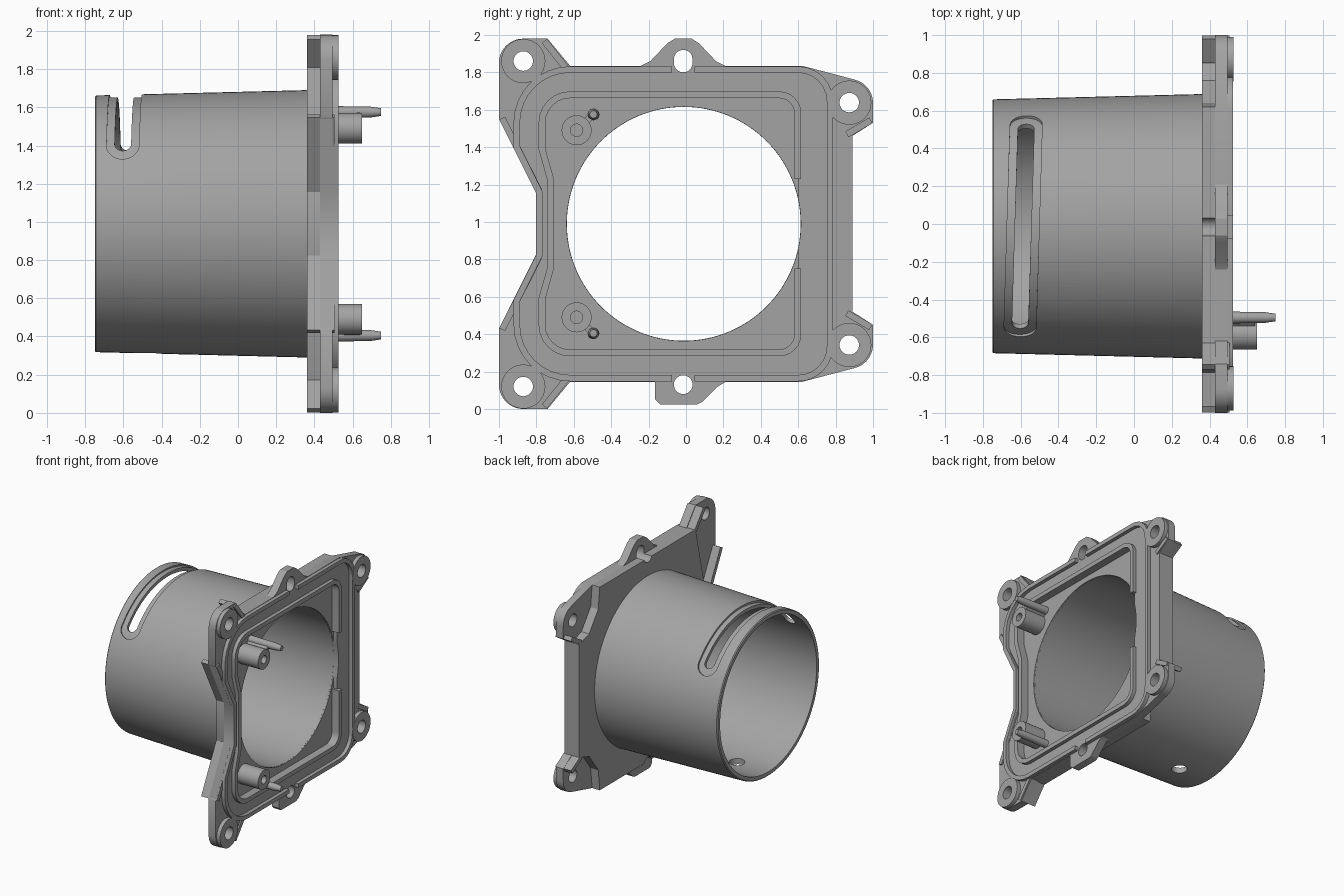
import bpy, bmesh, math
from mathutils import Vector

if "Cube" in bpy.data.objects:
    bpy.data.objects.remove(bpy.data.objects["Cube"])

CY, CZ = -0.012, 0.99          # tube axis
TOP = 1.98                     # total height; parts mirror about TOP / 2
FRONT = 0.525                  # front of raised ribs

grey = bpy.data.materials.new("dark_grey")
grey.diffuse_color = (0.37, 0.37, 0.37, 1)
grey.use_nodes = True
grey.node_tree.nodes["Principled BSDF"].inputs["Base Color"].default_value = grey.diffuse_color


def finish(name, bm):
    bmesh.ops.remove_doubles(bm, verts=bm.verts, dist=1e-5)
    bmesh.ops.recalc_face_normals(bm, faces=bm.faces)
    me = bpy.data.meshes.new(name)
    bm.to_mesh(me)
    bm.free()
    me.materials.append(grey)
    ob = bpy.data.objects.new(name, me)
    bpy.context.collection.objects.link(ob)
    return ob


def sweep(name, sections, closed):
    """Skin equal closed sections, with end caps unless closed."""
    bm = bmesh.new()
    rings = [[bm.verts.new(p) for p in s] for s in sections]
    n = len(rings[0])
    for i in range(len(rings) if closed else len(rings) - 1):
        a, b = rings[i], rings[(i + 1) % len(rings)]
        for j in range(n):
            bm.faces.new((a[j], a[(j + 1) % n], b[(j + 1) % n], b[j]))
    if not closed:
        bm.faces.new(rings[0])
        bm.faces.new(rings[-1])
    return finish(name, bm)


def prism(name, pts, x0, x1):
    return sweep(name, [[(x, y, z) for y, z in pts] for x in (x0, x1)], False)


def lathe(name, prof, y, z, n=32):
    """Revolve a closed (x, r) profile round an axis along x."""
    ang = [2 * math.pi * i / n for i in range(n)]
    return sweep(name, [[(x, y + r * math.sin(a), z + r * math.cos(a)) for x, r in prof]
                        for a in ang], True)


def rod(name, y, z, r, x0, x1, n=32):
    return lathe(name, [(x0, 0), (x0, r), (x1, r), (x1, 0)], y, z, n)


def strip(name, path, w, x0, x1):
    """Raised rib of width w following a (y, z) path."""
    P = [Vector(p) for p in path]
    secs = []
    for i, p in enumerate(P):
        d0 = (p - P[i - 1]).normalized() if i else (P[1] - p).normalized()
        d1 = (P[i + 1] - p).normalized() if i < len(P) - 1 else d0
        t = (d0 + d1).normalized()
        o = Vector((-t.y, t.x)) * (w / 2 / max(t.dot(d0), 0.3))
        l, r = p + o, p - o
        secs.append([(x0, l.x, l.y), (x0, r.x, r.y), (x1, r.x, r.y), (x1, l.x, l.y)])
    return sweep(name, secs, False)


def arc(y, z, r, a0, a1, n=10):
    return [(y + r * math.cos(math.radians(a0 + (a1 - a0) * i / n)),
             z + r * math.sin(math.radians(a0 + (a1 - a0) * i / n))) for i in range(n + 1)]


def flip(pts):
    return [(y, TOP - z) for y, z in pts]


def loop(half):
    return half + flip(half)[::-1]


def cut(ob, cutters):
    bpy.context.view_layer.objects.active = ob
    for c in cutters:
        m = ob.modifiers.new("cut", 'BOOLEAN')
        m.operation, m.object, m.solver = 'DIFFERENCE', c, 'EXACT'
        bpy.ops.object.modifier_apply(modifier=m.name)


def arc_slot(name, length, hw, r0, r1):
    """Slot with round ends, wrapped over the top of the tube."""
    secs = []
    for i in range(65):
        s = length * math.sin(math.pi / 2 * (i / 32 - 1))
        d = max(0, abs(s) - (length - hw))
        w = max(math.sqrt(max(hw * hw - d * d, 0)), 0.002)
        a = s / 0.67
        x = -0.587 + 0.02 * math.sin(a)
        secs.append([(x + k, CY + r * math.sin(a), CZ + r * math.cos(a))
                     for k, r in ((-w, r0), (w, r0), (w, r1), (-w, r1))])
    return sweep(name, secs, False)


# tapered tube with lipped slot on top and drain hole below
tube = lathe("tube", [(-0.75, 0.635), (-0.75, 0.665), (-0.743, 0.672), (0.36, 0.70),
                      (0.45, 0.70), (0.45, 0.625)], CY, CZ, 128)
bpy.ops.mesh.primitive_cylinder_add(vertices=32, radius=0.06, depth=0.4,
                                    location=(-0.46, CY, 0.32))
drain = bpy.context.object
drain.data.materials.append(grey)
helpers = [arc_slot("slot_lip_cutter", 0.70, 0.085, 0.662, 0.85),
           arc_slot("slot_cutter", 0.64, 0.043, 0.5, 0.85), drain]
cut(tube, helpers)

# cutters for the bore and the screw holes
bore = rod("bore_cutter", CY, CZ, 0.626, 0.2, 0.7, 128)
corners = [(y, z) for y, zu in ((-0.87, 1.86), (0.873, 1.638)) for z in (zu, TOP - zu)]
holes = [rod("hole_cutter", y, z, 0.052, 0.3, 0.6) for y, z in corners]
holes.append(prism("hole_cutter", arc(-0.015, 1.87, 0.05, 0, 180) +
                   arc(-0.015, 1.85, 0.05, 180, 360), 0.3, 0.6))
holes.append(rod("hole_cutter", -0.015, 0.13, 0.05, 0.3, 0.6))

# rear body of the flange, leaving pockets behind the ears
body = prism("flange_body", loop([(0.89, 1.46), (0.76, 1.50), (0.64, 1.66), (0.62, 1.835),
                                  (-0.64, 1.835), (-0.80, 1.15)]), 0.36, 0.43)
cut(body, [bore] + holes)

# front plate with corner ears and recessed centre
plate = prism("flange_plate", loop(
    [(0.89, 1.46), (1.0, 1.53)] + arc(0.87, 1.635, 0.13, 0, 75) +
    [(0.62, 1.835), (-0.62, 1.835), (-0.74, 1.98)] + arc(-0.87, 1.85, 0.13, 90, 180) +
    [(-1.0, 1.55), (-0.80, 1.15)]), 0.43, 0.495)
inner = ([(0.598, 1.23)] + arc(0.498, 1.58, 0.1, 0, 90, 6) + arc(-0.62, 1.53, 0.15, 90, 180, 6)
         + [(-0.77, 1.39), (-0.725, 1.23)])
recess = prism("recess_cutter", loop(inner), 0.46, 0.55)
cut(plate, [recess, bore] + holes)

# middle ears, top and bottom
top_ear = prism("top_ear", [(0.22, 1.83), (0.16, 1.86), (0.07, 1.955), (0.03, 1.98),
                            (-0.06, 1.98), (-0.10, 1.955), (-0.19, 1.86), (-0.25, 1.83)],
                0.43, 0.495)
bottom_ear = prism("bottom_ear", [(0.22, 0.15), (0.17, 0.12), (0.09, 0.04), (0.06, 0.025),
                                  (-0.14, 0.025), (-0.165, 0.05), (-0.165, 0.15)], 0.43, 0.495)
for ear in (top_ear, bottom_ear):
    cut(ear, holes)

# sealing ribs on the front face
strip("inner_rib", loop(inner), 0.036, 0.45, FRONT)
strip("outer_rib_right", loop([(0.045, 1.815)] + arc(0.60, 1.645, 0.17, 90, 0, 6)),
      0.034, 0.48, FRONT)
strip("outer_rib_left", loop([(-0.075, 1.815)] + arc(-0.62, 1.53, 0.285, 90, 180, 8) +
                             [(-0.905, 1.40), (-0.785, 1.16)]), 0.034, 0.48, FRONT)

# raised pads round the corner holes
for y, z in corners:
    lathe("corner_pad", [(0.48, 0.052), (0.48, 0.118), (0.527, 0.118), (0.527, 0.052)], y, z)

# stiffening fins behind the ears, and boss with locating pin, mirrored top to bottom
for f in (lambda p: p, flip):
    for fin in ([(-0.757, 1.967), (-0.64, 1.82)], [(0.988, 1.543), (0.86, 1.468)],
                [(-0.983, 1.555), (-0.785, 1.165)]):
        strip("ear_fin", f(fin), 0.035, 0.36, 0.505)
    (by, bz), (py, pz) = f([(-0.585, 1.49), (-0.495, 1.575)])
    lathe("boss", [(0.45, 0.033), (0.45, 0.08), (0.65, 0.08), (0.65, 0.033)], by, bz)
    lathe("locating_pin", [(0.42, 0), (0.42, 0.032), (0.69, 0.029), (0.75, 0.02), (0.75, 0)],
          py, pz, 20)
    strip("pin_web", [(by + 0.045, bz + (pz - bz) * 0.5), (py, pz)], 0.035, 0.42, 0.64)

# remove cutters, smooth the round surfaces
for c in helpers + holes + [bore, recess]:
    bpy.data.objects.remove(c)
bpy.ops.object.select_all(action='SELECT')
bpy.context.view_layer.objects.active = tube
bpy.ops.object.shade_smooth_by_angle(angle=math.radians(30))
